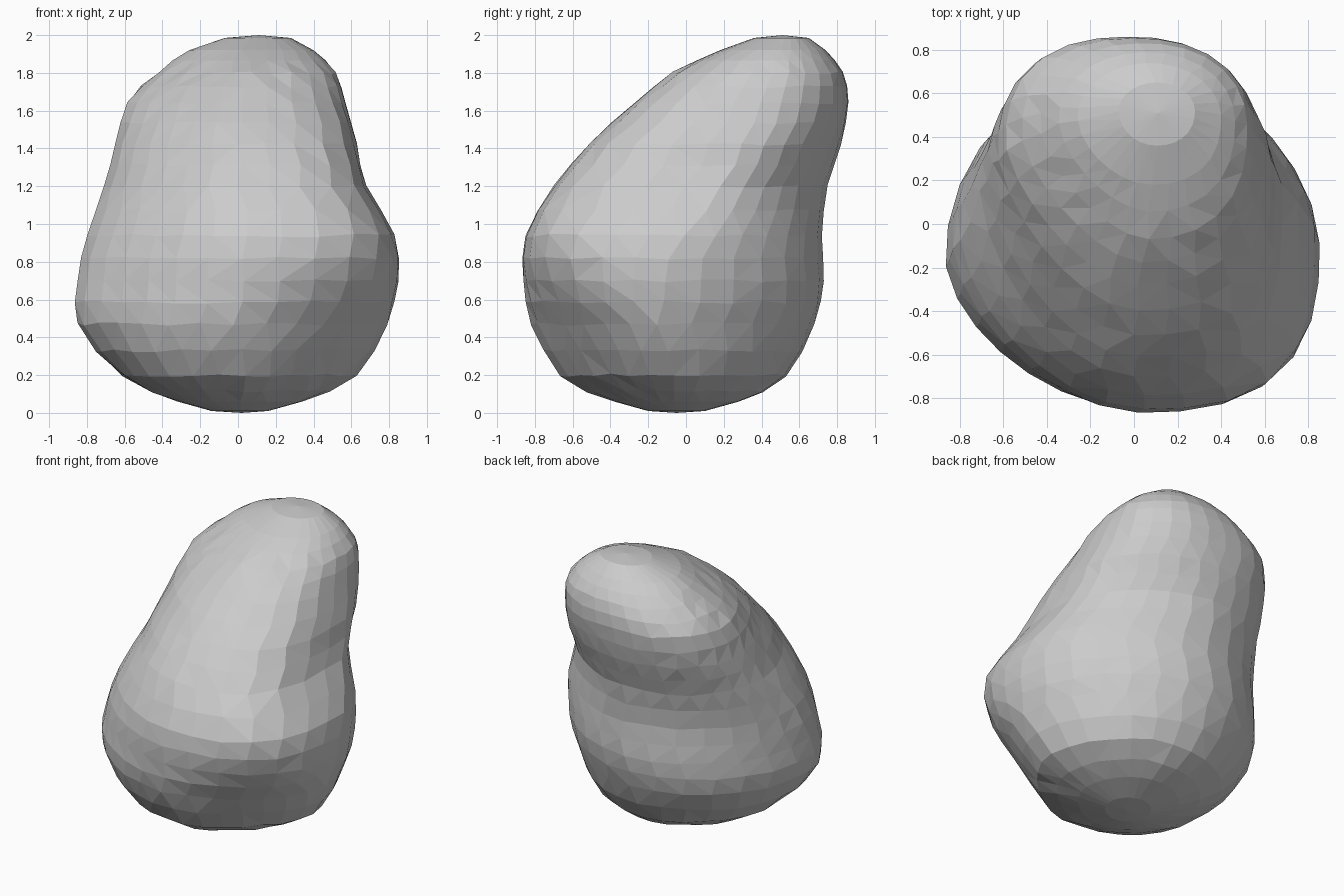
import bpy, bmesh, math, random

if "Cube" in bpy.data.objects:
    bpy.data.objects.remove(bpy.data.objects["Cube"])

random.seed(4)
SEGMENTS = 28

# Level sections: z, left x, right x, front y, back y, y of widest point,
# then roundness of the back-right, back-left, front-left, front-right quarters
SECTIONS = [
    (0.01, -0.14, 0.16, -0.20, 0.10, -0.05, 2.0, 2.0, 2.2, 1.8),
    (0.06, -0.32, 0.34, -0.38, 0.28, -0.07, 2.0, 2.0, 2.3, 1.7),
    (0.20, -0.62, 0.63, -0.67, 0.53, -0.10, 1.9, 2.0, 2.1, 1.55),
    (0.47, -0.85, 0.79, -0.82, 0.68, -0.16, 1.85, 2.0, 1.75, 1.65),
    (0.70, -0.85, 0.85, -0.86, 0.73, -0.14, 1.8, 2.0, 1.65, 2.3),
    (0.94, -0.80, 0.83, -0.85, 0.72, -0.04, 1.7, 2.0, 1.65, 3.0),
    (1.20, -0.71, 0.68, -0.70, 0.75, 0.17, 1.6, 2.1, 1.65, 3.4),
    (1.42, -0.65, 0.63, -0.51, 0.82, 0.29, 1.85, 2.4, 1.6, 3.2),
    (1.64, -0.59, 0.57, -0.28, 0.86, 0.37, 2.2, 2.5, 1.45, 2.7),
    (1.80, -0.43, 0.52, -0.07, 0.83, 0.44, 2.2, 2.3, 1.45, 2.4),
    (1.92, -0.26, 0.40, 0.18, 0.74, 0.49, 2.0, 2.0, 1.7, 2.4),
    (1.985, -0.07, 0.28, 0.36, 0.65, 0.52, 2.0, 2.0, 2.0, 2.2),
]


def midpoint(i):
    """Smooth halfway section between rows i and i + 1."""
    last = len(SECTIONS) - 1
    a, b, c, d = (SECTIONS[min(max(k, 0), last)] for k in range(i - 1, i + 3))
    return tuple((9 * (q + r) - p - s) / 16 for p, q, r, s in zip(a, b, c, d))


def outline(section, shift):
    """Rounded outline whose four quarters have their own fullness."""
    z, left, right, front, back, yc, *fullness = section
    xc = (left + right) / 2
    wobble = 0.008 if 0.1 < z < 1.85 else 0.0
    points = []
    for k in range(SEGMENTS):
        t = 2 * math.pi * (k + shift) / SEGMENTS
        c, s = math.cos(t), math.sin(t)
        p = fullness[int(t / (math.pi / 2)) % 4]
        r = (abs(c) ** p + abs(s) ** p) ** (-1 / p)
        rx = (right - left) / 2
        ry = back - yc if s > 0 else yc - front
        points.append((xc + rx * r * c, yc + ry * r * s,
                       z + random.uniform(-wobble, wobble)))
    return points


levels = []
for i, row in enumerate(SECTIONS):
    levels.append(row)
    if 0 < i < len(SECTIONS) - 2:
        levels.append(midpoint(i))

# Boulder skin: triangulated bands between the outlines
bm = bmesh.new()
rings = [[bm.verts.new(p) for p in outline(lv, random.uniform(0, 0.3))]
         for lv in levels]
for low, high in zip(rings, rings[1:]):
    for k in range(SEGMENTS):
        n = (k + 1) % SEGMENTS
        bm.faces.new((low[k], low[n], high[n], high[k]))

# Closed underside and crown
for ring, tip in ((rings[0][::-1], (0.02, -0.05, 0.0)),
                  (rings[-1], (0.11, 0.51, 2.0))):
    centre = bm.verts.new(tip)
    for k in range(SEGMENTS):
        bm.faces.new((ring[k], ring[(k + 1) % SEGMENTS], centre))

bmesh.ops.triangulate(bm, faces=bm.faces[:], quad_method='SHORT_EDGE')
bmesh.ops.recalc_face_normals(bm, faces=bm.faces[:])

mesh = bpy.data.meshes.new("boulder")
bm.to_mesh(mesh)
bm.free()
boulder = bpy.data.objects.new("boulder", mesh)
bpy.context.collection.objects.link(boulder)
